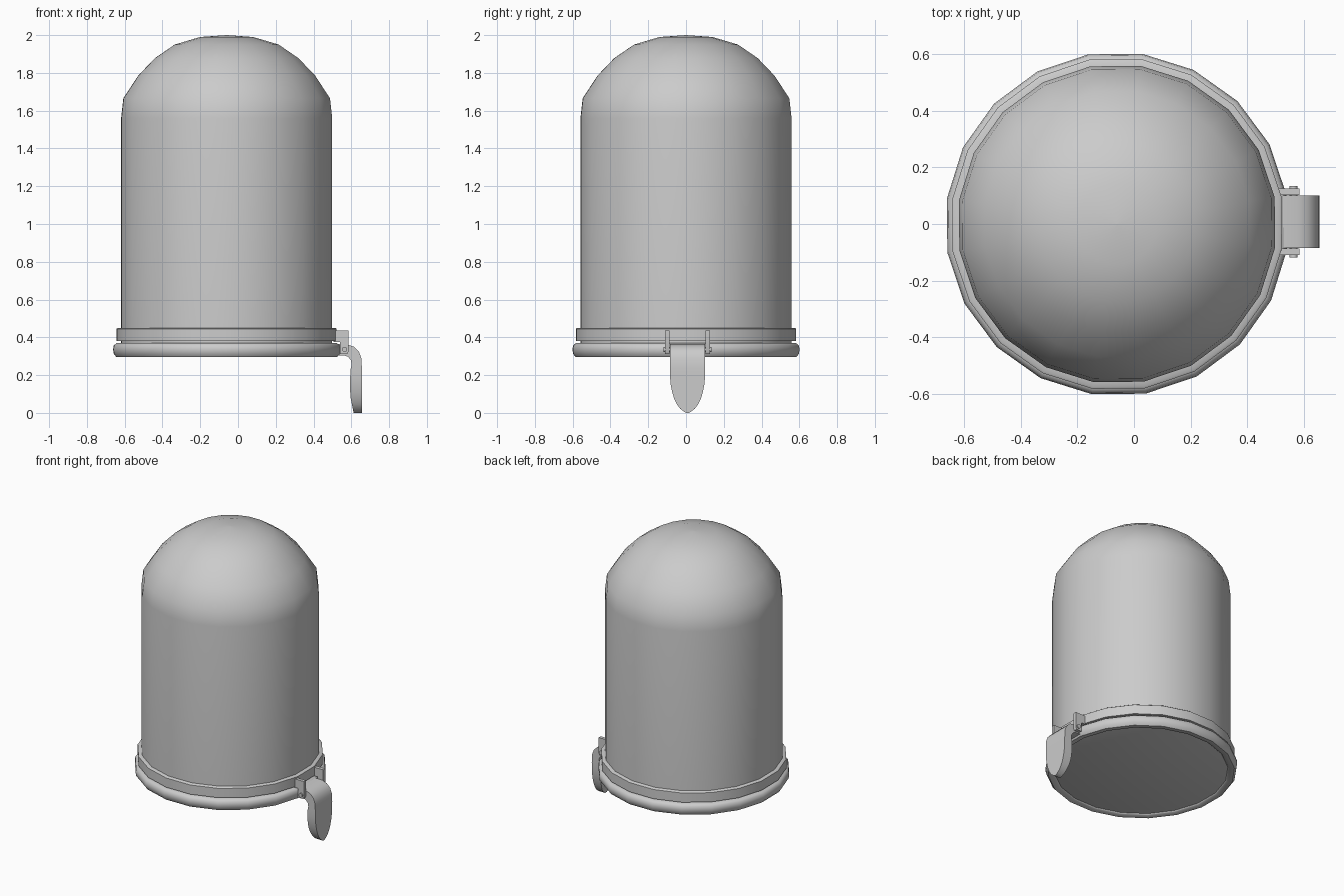
import bpy, bmesh
from math import cos, sin, pi, radians, sqrt

if "Cube" in bpy.data.objects:
    bpy.data.objects.remove(bpy.data.objects["Cube"])

CX = -0.06          # axis of the jar body
CY = 0.008          # middle of the clip
SIDES = 20
TURN = radians(9.6)


def finish(name, bm, angle=40):
    bmesh.ops.remove_doubles(bm, verts=bm.verts, dist=1e-5)
    bmesh.ops.recalc_face_normals(bm, faces=bm.faces)
    mesh = bpy.data.meshes.new(name)
    bm.to_mesh(mesh)
    bm.free()
    ob = bpy.data.objects.new(name, mesh)
    bpy.context.collection.objects.link(ob)
    bpy.ops.object.select_all(action='DESELECT')
    bpy.context.view_layer.objects.active = ob
    ob.select_set(True)
    bpy.ops.object.shade_smooth_by_angle(angle=radians(angle))
    return ob


def loft(name, sections, closed=False, caps=True, angle=40):
    """Join equal-length point loops with quads."""
    bm = bmesh.new()
    loops = [[bm.verts.new(p) for p in s] for s in sections]
    pairs = list(zip(loops, loops[1:])) + ([(loops[-1], loops[0])] if closed else [])
    for a, b in pairs:
        n = len(a)
        for i in range(n):
            j = (i + 1) % n
            bm.faces.new((a[i], a[j], b[j], b[i]))
    if caps and not closed:
        bm.faces.new(loops[0])
        bm.faces.new(loops[-1])
    return finish(name, bm, angle)


def lathe(name, profile, closed=False, angle=40):
    """Turn an (r, z) profile around the jar axis."""
    return loft(name, [[(CX + r * cos(TURN + 2 * pi * i / SIDES),
                         r * sin(TURN + 2 * pi * i / SIDES), z)
                        for i in range(SIDES)] for r, z in profile], closed, True, angle)


# domed body with flat base
lathe("domed_body", [(.55, .305), (.565, .31), (.565, 1.56), (.553, 1.665), (.474, 1.785),
                     (.384, 1.878), (.278, 1.95), (.142, 1.99), (.001, 2.0)])

# upper band and rounded lower rim
lathe("upper_band", [(.55, .38), (.589, .38), (.589, .445), (.582, .45), (.55, .45)], True)
lathe("lower_rim", [(.548, .305), (.556, .297), (.59, .295), (.604, .312), (.608, .335),
                    (.604, .357), (.588, .37), (.55, .37)], True, 50)


def extrude_xz(name, outline, y0, y1):
    return loft(name, [[(x, y, z) for x, z in outline] for y in (y0, y1)])


# pair of hinge brackets with pins
bracket = [(.505, .435), (.585, .435), (.585, .325), (.578, .312), (.54, .312),
           (.54, .375), (.505, .375)]
for side, s in (("left", -1), ("right", 1)):
    extrude_xz(side + "_bracket", bracket, CY + s * .095, CY + s * .118)
    pin = [(.564 + .014 * cos(2 * pi * i / 10), .336 + .014 * sin(2 * pi * i / 10))
           for i in range(10)]
    extrude_xz(side + "_pin", pin, CY + s * .08, CY + s * .126)

# lever: (outer x, outer z, inner x, inner z, half width)
stations = [(.52, .365, .52, .305, .093), (.58, .362, .56, .305, .093),
            (.615, .35, .583, .297, .093), (.64, .325, .597, .28, .093),
            (.653, .29, .602, .255, .093), (.656, .235, .596, .23, .093)]
for z in (.19, .15, .11, .075, .045, .022, .008):
    w = .093 * sqrt(max(0, 1 - ((.21 - z) / .207) ** 2))
    inner = .594 if z > .09 else .594 + (.09 - z) * .2
    stations.append((.656, z, inner, z, w))
loft("lever", [[(xo, CY - w, zo), (xo, CY + w, zo), (xi, CY + w, zi), (xi, CY - w, zi)]
               for xo, zo, xi, zi, w in stations + [(.656, 0, .612, 0, .008)]])
